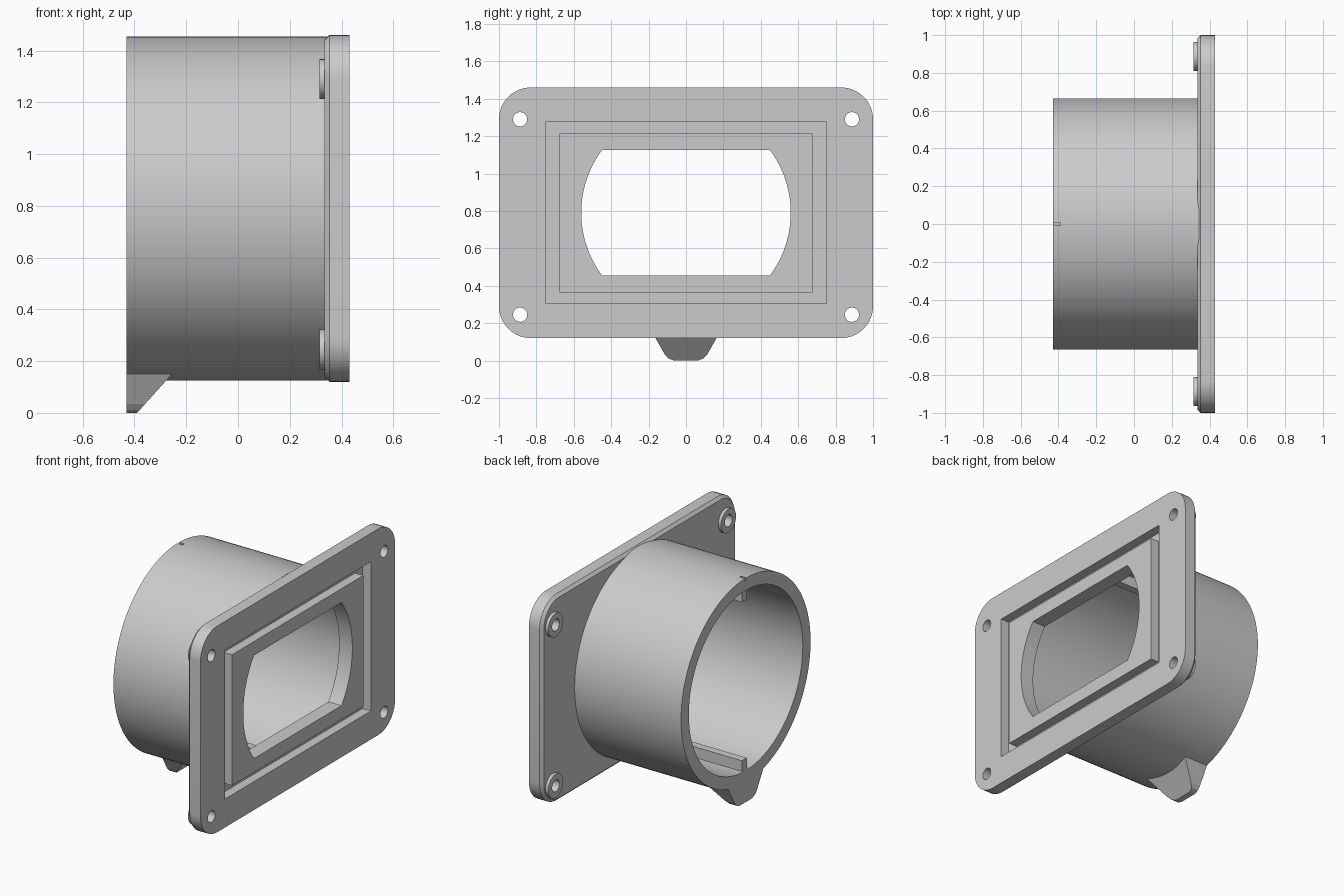
import bpy, bmesh, math

if "Cube" in bpy.data.objects:
    bpy.data.objects.remove(bpy.data.objects["Cube"])

CZ = 0.79          # axis height of plate and tube
FRONT, BACK, MOUTH = 0.43, 0.335, -0.43


def prism(name, pts, x0, x1, chamfer=0.0):
    """Extrude a (y, z) outline along x; optionally chamfer the x0 rim."""
    bm = bmesh.new()
    a = [bm.verts.new((x0, y, z)) for y, z in pts]
    b = [bm.verts.new((x1, y, z)) for y, z in pts]
    n = len(pts)
    cap = bm.faces.new(a)
    bm.faces.new(b[::-1])
    for i in range(n):
        j = (i + 1) % n
        bm.faces.new((a[j], a[i], b[i], b[j]))
    bmesh.ops.recalc_face_normals(bm, faces=bm.faces[:])
    if chamfer:
        bmesh.ops.bevel(bm, geom=list(cap.edges), offset=chamfer, segments=1,
                        affect='EDGES', profile=0.5)
    me = bpy.data.meshes.new(name)
    bm.to_mesh(me)
    bm.free()
    ob = bpy.data.objects.new(name, me)
    bpy.context.collection.objects.link(ob)
    return ob


def circle(r, y=0.0, z=CZ, n=32):
    return [(y + r * math.cos(2 * math.pi * i / n), z + r * math.sin(2 * math.pi * i / n))
            for i in range(n)]


def rect(hy, z0, z1):
    return [(-hy, z0), (hy, z0), (hy, z1), (-hy, z1)]


def rounded_rect(hy, z0, z1, r, n=10):
    pts = []
    for k, (cy, cz) in enumerate([(hy - r, z1 - r), (r - hy, z1 - r),
                                  (r - hy, z0 + r), (hy - r, z0 + r)]):
        for i in range(n + 1):
            t = math.pi / 2 * (k + i / n)
            pts.append((cy + r * math.cos(t), cz + r * math.sin(t)))
    return pts


def cut(ob, cutter, op='DIFFERENCE'):
    """Apply a boolean and delete the cutter."""
    m = ob.modifiers.new("cut", 'BOOLEAN')
    m.object, m.operation, m.solver = cutter, op, 'EXACT'
    bpy.context.view_layer.objects.active = ob
    bpy.ops.object.modifier_apply(modifier=m.name)
    bpy.data.objects.remove(cutter)


def smooth(ob):
    bpy.ops.object.select_all(action='DESELECT')
    ob.select_set(True)
    bpy.context.view_layer.objects.active = ob
    bpy.ops.object.shade_smooth_by_angle(angle=math.radians(25))


SCREWS = [(s * 0.887, z) for s in (-1, 1) for z in (0.245, 1.29)]

# Flange plate with chamfered back rim
plate = prism("flange_plate", rounded_rect(1.0, 0.12, 1.46, 0.17), BACK, FRONT, 0.018)

# Rectangular gasket groove in the front face
groove = prism("groove_cutter", rect(0.75, 0.305, 1.275), FRONT - 0.06, FRONT + 0.1)
cut(groove, prism("island_cutter", rect(0.675, 0.365, 1.215), 0.2, 0.7))
cut(plate, groove)

# Opening: circle clipped flat at top and bottom
half = math.asin(0.335 / 0.56)
arc = [half * (i / 12 - 1) for i in range(25)]
opening = [(0.56 * math.cos(t + o), CZ + 0.56 * math.sin(t + o))
           for o in (0, math.pi) for t in arc]
cut(plate, prism("opening_cutter", opening, 0.2, 0.6))

# Screw holes and raised bosses on the back
for i, (y, z) in enumerate(SCREWS):
    cut(plate, prism("screw_cutter", circle(0.038, y, z), 0.2, 0.6))
    boss = prism(f"screw_boss_{i + 1}", circle(0.077, y, z), 0.315, BACK + 0.001)
    cut(boss, prism("screw_cutter", circle(0.038, y, z), 0.2, 0.6))
    smooth(boss)
smooth(plate)

# Round tube with a small alignment notch on top of the mouth
tube = prism("tube", circle(0.665, n=128), MOUTH, BACK + 0.01)
cut(tube, prism("bore_cutter", circle(0.585, n=128), -0.6, 0.6))
cut(tube, prism("notch_cutter", rect(0.008, 1.435, 1.5), -0.6, -0.39))
smooth(tube)

# Guide ribs along the top and bottom of the bore
for name, s in (("top_rib", 1), ("bottom_rib", -1)):
    z0, z1 = sorted((CZ + s * 0.515, CZ + s * 0.6))
    prism(name, rect(0.025, z0, z1), MOUTH + 0.01, BACK + 0.001)

# Locating foot under the mouth: rounded wedge sliced by a sloping plane
foot = prism("locating_foot",
             [(-0.18, 0.15), (-0.115, 0.035), (-0.095, 0.012), (-0.065, 0.0),
              (0.065, 0.0), (0.095, 0.012), (0.115, 0.035), (0.18, 0.15)], MOUTH, -0.25)
bm = bmesh.new()
bm.from_mesh(foot.data)
res = bmesh.ops.bisect_plane(bm, geom=bm.verts[:] + bm.edges[:] + bm.faces[:],
                             plane_co=(-0.39, 0, 0), plane_no=(0.15, 0, -0.135),
                             clear_outer=True)
bmesh.ops.holes_fill(bm, edges=[e for e in bm.edges if e.is_boundary])
bmesh.ops.recalc_face_normals(bm, faces=bm.faces[:])
bm.to_mesh(foot.data)
bm.free()
